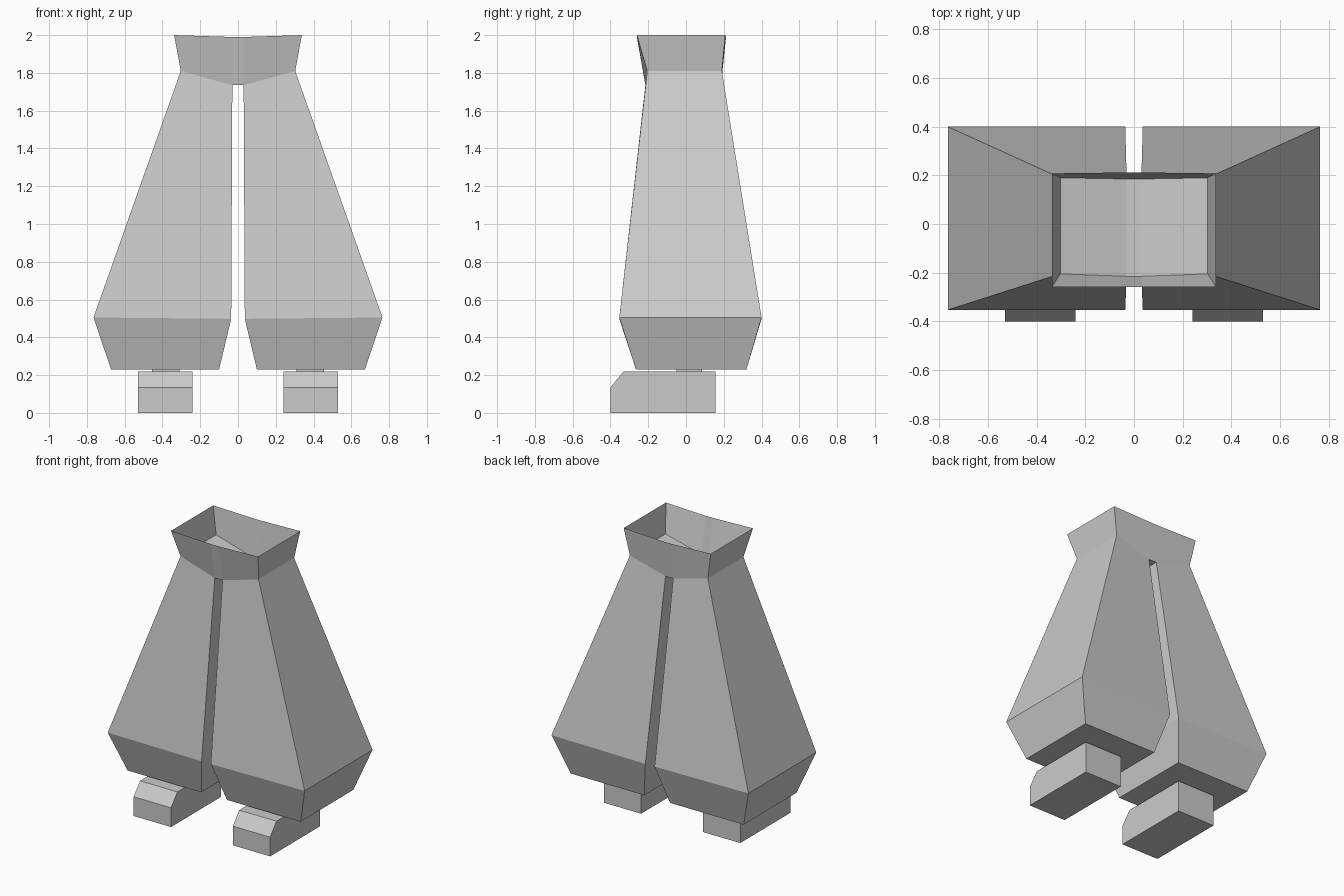
import bpy
import bmesh

if "Cube" in bpy.data.objects:
    bpy.data.objects.remove(bpy.data.objects["Cube"], do_unlink=True)

grey = bpy.data.materials.new("plain_grey")
grey.use_nodes = True
COLOUR = (0.6, 0.6, 0.6, 1)
grey.diffuse_color = COLOUR
grey.node_tree.nodes["Principled BSDF"].inputs["Base Color"].default_value = COLOUR


def loft(name, rings, caps=True, bottom_cap=True, top_cap=True):
    """Skin a stack of point rings, listed from bottom to top."""
    bm = bmesh.new()
    loops = [[bm.verts.new(p) for p in ring] for ring in rings]
    n = len(loops[0])
    for low, high in zip(loops, loops[1:]):
        for i in range(n):
            j = (i + 1) % n
            bm.faces.new((low[i], low[j], high[j], high[i]))
    if bottom_cap:
        bm.faces.new(loops[0][::-1])
    if top_cap:
        bm.faces.new(loops[-1])
    bm.normal_update()
    mesh = bpy.data.meshes.new(name)
    bm.to_mesh(mesh)
    bm.free()
    mesh.materials.append(grey)
    obj = bpy.data.objects.new(name, mesh)
    bpy.context.collection.objects.link(obj)
    return obj


def leg_ring(inner, outer, inner_y, outer_y, inner_z, outer_z):
    return [(inner, inner_y[0], inner_z), (outer, outer_y[0], outer_z),
            (outer, outer_y[1], outer_z), (inner, inner_y[1], inner_z)]


def flip(rings, side):
    """Mirror rings to the chosen side, keeping faces outward."""
    if side > 0:
        return rings
    return [[(-x, y, z) for x, y, z in ring[::-1]] for ring in rings]


# Shared heights and depths where the legs meet the waistband
HIP_Z, CROTCH_Z = 1.81, 1.735
HIP_Y, CROTCH_Y = (-0.205, 0.19), (-0.215, 0.185)
HIP_X, GAP = 0.303, 0.03

leg = [
    leg_ring(0.10, 0.672, (-0.265, 0.32), (-0.265, 0.32), 0.23, 0.23),
    leg_ring(0.036, 0.765, (-0.353, 0.40), (-0.353, 0.40), 0.498, 0.505),
    leg_ring(GAP, HIP_X, CROTCH_Y, HIP_Y, CROTCH_Z, HIP_Z),
]

# Shoe side profile (y, z), swept across its width
shoe_profile = [(-0.40, 0), (-0.40, 0.135), (-0.33, 0.22), (0.155, 0.22), (0.155, 0)]
shoe = [[(x, y, z) for y, z in shoe_profile[::-1]] for x in (0.24, 0.53)]

ankle = [leg_ring(0.31, 0.455, (-0.05, 0.085), (-0.05, 0.085), z, z)
         for z in (0.215, 0.235)]

for side, label in ((1, "left"), (-1, "right")):
    loft(label + "_leg", flip(leg, side))
    loft(label + "_shoe", flip(shoe, side))
    loft(label + "_ankle", flip(ankle, side))


# Open flared waistband, with a narrow flat crotch bridge below it
def band_ring(half, gap, corner_y, mid_y, corner_z, mid_z):
    front = [(-half, corner_y[0], corner_z), (-gap, mid_y[0], mid_z),
             (gap, mid_y[0], mid_z), (half, corner_y[0], corner_z)]
    back = [(half, corner_y[1], corner_z), (gap, mid_y[1], mid_z),
            (-gap, mid_y[1], mid_z), (-half, corner_y[1], corner_z)]
    return front + back


loft("waistband", [
    band_ring(HIP_X, GAP, HIP_Y, CROTCH_Y, HIP_Z, CROTCH_Z),
    band_ring(0.338, GAP, (-0.26, 0.208), (-0.26, 0.212), 2.0, 1.99),
], bottom_cap=False, top_cap=False)

loft("crotch_bridge", [[(x, y, z) for x, y in (
    (-GAP, CROTCH_Y[0]), (GAP, CROTCH_Y[0]), (GAP, CROTCH_Y[1]), (-GAP, CROTCH_Y[1]))]
    for z in (CROTCH_Z, CROTCH_Z + 0.003)])
